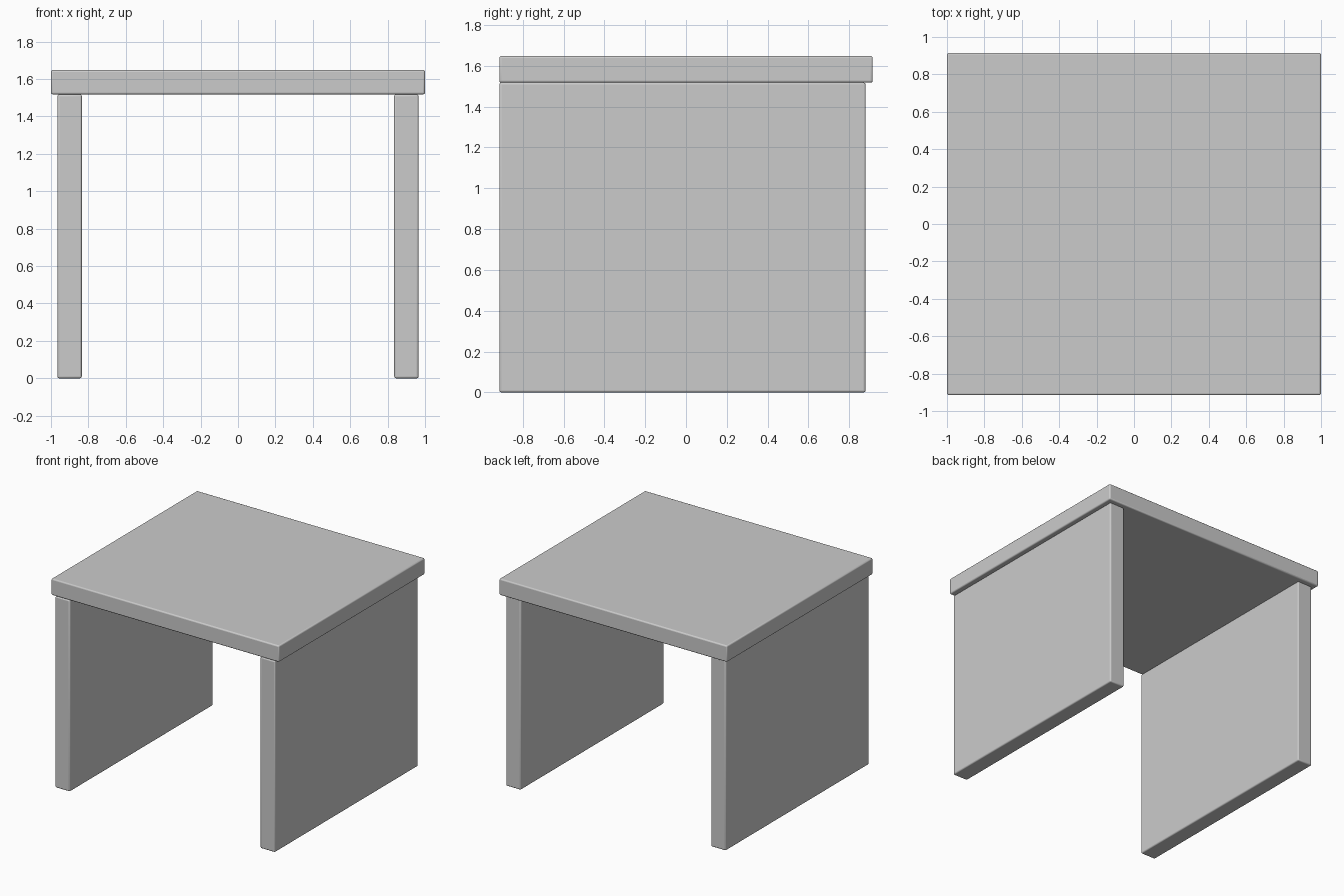
import bpy

if "Cube" in bpy.data.objects:
    bpy.data.objects.remove(bpy.data.objects["Cube"])


def panel(name, lo, hi, edge=0.01):
    """Box between two corners with slightly rounded edges."""
    size = [b - a for a, b in zip(lo, hi)]
    centre = [(a + b) / 2 for a, b in zip(lo, hi)]
    bpy.ops.mesh.primitive_cube_add(size=1, location=centre)
    ob = bpy.context.object
    ob.name = name
    ob.scale = size
    bpy.ops.object.transform_apply(location=False, rotation=False, scale=True)
    bevel = ob.modifiers.new("rounded_edges", 'BEVEL')
    bevel.width = edge
    bevel.segments = 3
    bpy.ops.object.shade_smooth_by_angle()
    return ob


HALF_DEPTH = 0.915
LEG_TOP = 1.518
HEIGHT = 1.648

# Table top
panel("table_top", (-1, -HALF_DEPTH, LEG_TOP), (1, HALF_DEPTH, HEIGHT))

# Side panels: flush at the front, set in at the back
for side, x in (("left", -0.9), ("right", 0.9)):
    panel(f"{side}_side_panel",
          (x - 0.065, -HALF_DEPTH, 0), (x + 0.065, 0.88, LEG_TOP))
